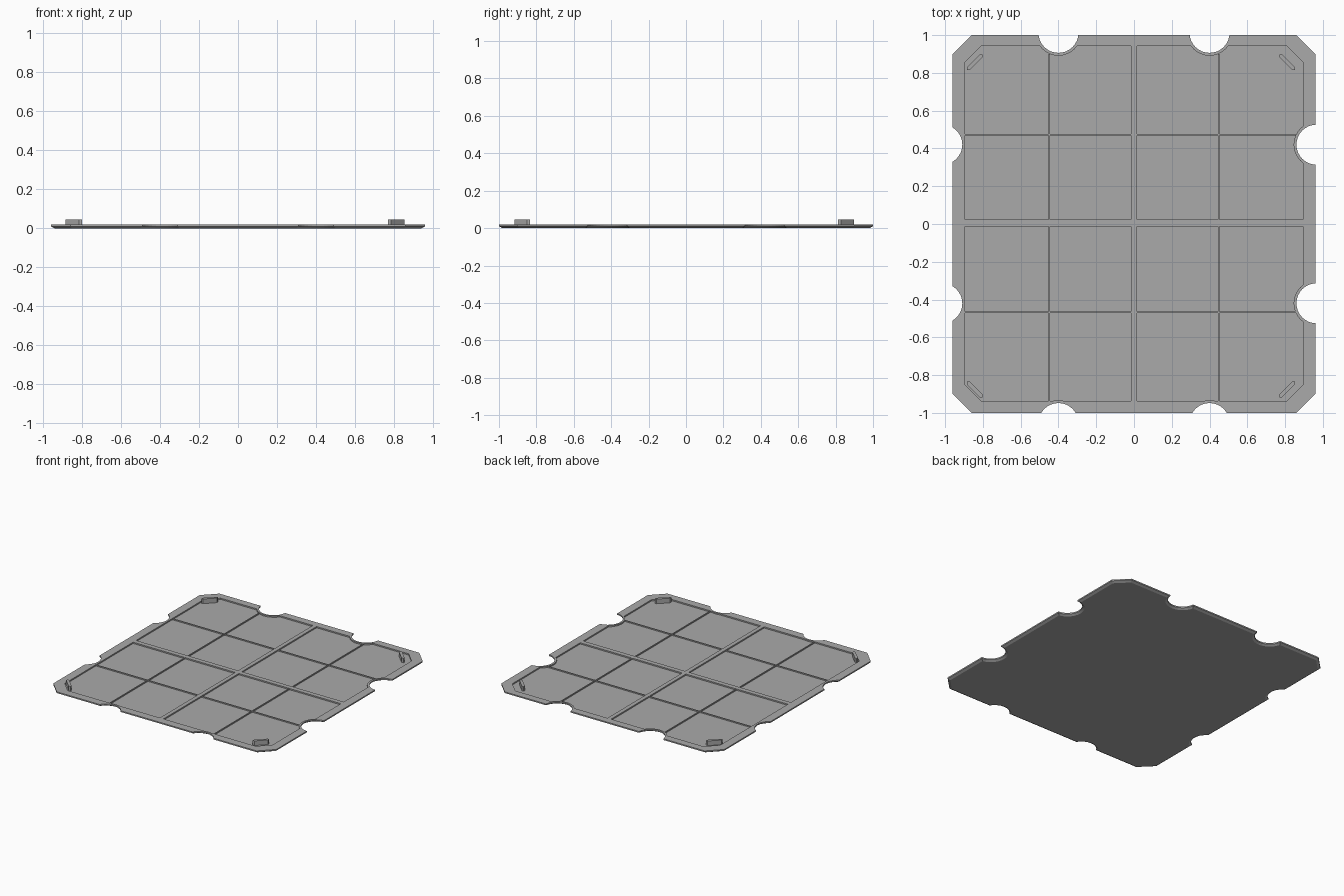
import bpy
import bmesh
import math

if "Cube" in bpy.data.objects:
    bpy.data.objects.remove(bpy.data.objects["Cube"], do_unlink=True)

TOP, FLOOR, LIP = 0.02, 0.01, 0.01
NOTCH_R, RIM = 0.106, 0.015

grey = bpy.data.materials.new("plain grey")
grey.use_nodes = True
grey.diffuse_color = (0.4, 0.4, 0.4, 1)
grey.node_tree.nodes["Principled BSDF"].inputs["Base Color"].default_value = grey.diffuse_color


def loft(bm, layers):
    """Closed solid through matching rings, each given as (points, z)."""
    rings = [[bm.verts.new((x, y, z)) for x, y in pts] for pts, z in layers]
    bm.faces.new(rings[0])
    bm.faces.new(rings[-1])
    for a, b in zip(rings, rings[1:]):
        for i in range(len(a)):
            j = (i + 1) % len(a)
            bm.faces.new((a[i], a[j], b[j], b[i]))


def finish(bm, name):
    bmesh.ops.recalc_face_normals(bm, faces=bm.faces)
    mesh = bpy.data.meshes.new(name)
    bm.to_mesh(mesh)
    bm.free()
    mesh.materials.append(grey)
    obj = bpy.data.objects.new(name, mesh)
    bpy.context.collection.objects.link(obj)
    return obj


def solid(name, shapes):
    bm = bmesh.new()
    for layers in shapes:
        loft(bm, layers)
    return finish(bm, name)


def cut(target, cutter):
    mod = target.modifiers.new("cut", "BOOLEAN")
    mod.operation, mod.solver, mod.object = "DIFFERENCE", "EXACT", cutter
    bpy.context.view_layer.objects.active = target
    bpy.ops.object.modifier_apply(modifier=mod.name)
    bpy.data.objects.remove(cutter, do_unlink=True)


def octagon(inset):
    """Outer outline: a rectangle with clipped corners."""
    x, y, c = 0.96 - inset, 1.0 - inset, 0.1 - inset * 0.58
    return [(x, c - y), (x, y - c), (x - c, y), (c - x, y),
            (-x, y - c), (-x, c - y), (c - x, -y), (x - c, -y)]


def circle(cx, cy, r, n=32):
    return [(cx + r * math.cos(2 * math.pi * i / n),
             cy + r * math.sin(2 * math.pi * i / n)) for i in range(n)]


def box(x0, x1, y0, y1, z0, z1):
    pts = [(x0, y0), (x1, y0), (x1, y1), (x0, y1)]
    return [(pts, z0), (pts, z1)]


# Notch centres: deep on the back and left edges, shallow on the others
notches = []
for s in (-1, 1):
    notches += [(s * 0.4, 1.012), (s * 0.4, -1.054), (0.966, s * 0.42), (-1.015, s * 0.42)]

# Plate with its underside edge bevelled, also around the notches
plate = solid("base_plate", [[(octagon(0.018), 0), (octagon(0), LIP), (octagon(0), TOP)]])
cut(plate, solid("notch_cutter", [
    [(circle(x, y, NOTCH_R + 0.024), -0.005), (circle(x, y, NOTCH_R), LIP),
     (circle(x, y, NOTCH_R), 0.1)] for x, y in notches]))

# Four recessed trays, leaving a rim round the deep notches
X0, X1, C = 0.016, 0.894, 0.085
trays = []
for sx in (-1, 1):
    for y0, y1 in ((0.024, 0.943), (-0.013, -0.938)):
        sy = math.copysign(1, y1)
        pts = [(sx * X0, y0), (sx * X1, y0), (sx * X1, y1 - sy * C),
               (sx * (X1 - C), y1), (sx * X0, y1)]
        trays.append([(pts, FLOOR), (pts, 0.1)])
tray_cutter = solid("tray_cutter", trays)
cut(tray_cutter, solid("rim_cutter", [
    [(circle(x, y, NOTCH_R + RIM), -0.1), (circle(x, y, NOTCH_R + RIM), 0.2)]
    for x, y in notches]))
cut(plate, tray_cutter)

# Thin ribs quartering every tray
W = 0.0035
ribs = []
for sx in (-1, 1):
    x = sx * 0.449
    for y0, y1 in ((0.024, 0.9), (-0.938, -0.013)):
        ribs.append(box(x - W, x + W, y0, y1, FLOOR - 0.002, TOP - 0.001))
    for y in (0.473, -0.468):
        a, b = sorted((sx * X0, sx * (0.855 if sx > 0 else X1)))
        ribs.append(box(a, b, y - W, y + W, FLOOR - 0.002, TOP - 0.001))
solid("tray_ribs", ribs)

# Diagonal corner tabs
tab = [(-0.042, -0.042), (-0.027, -0.042), (0.042, 0.027),
       (0.042, 0.042), (0.027, 0.042), (-0.042, -0.027)]
for side, cx, sx in (("right", -0.843, 1), ("left", 0.811, -1)):
    for end, cy, sy in (("back", 0.856, 1), ("front", -0.876, -1)):
        pts = [(cx + sx * x, cy + sy * y) for x, y in tab]
        solid(f"{end}_{side}_tab", [[(pts, FLOOR - 0.002), (pts, 0.046)]])
